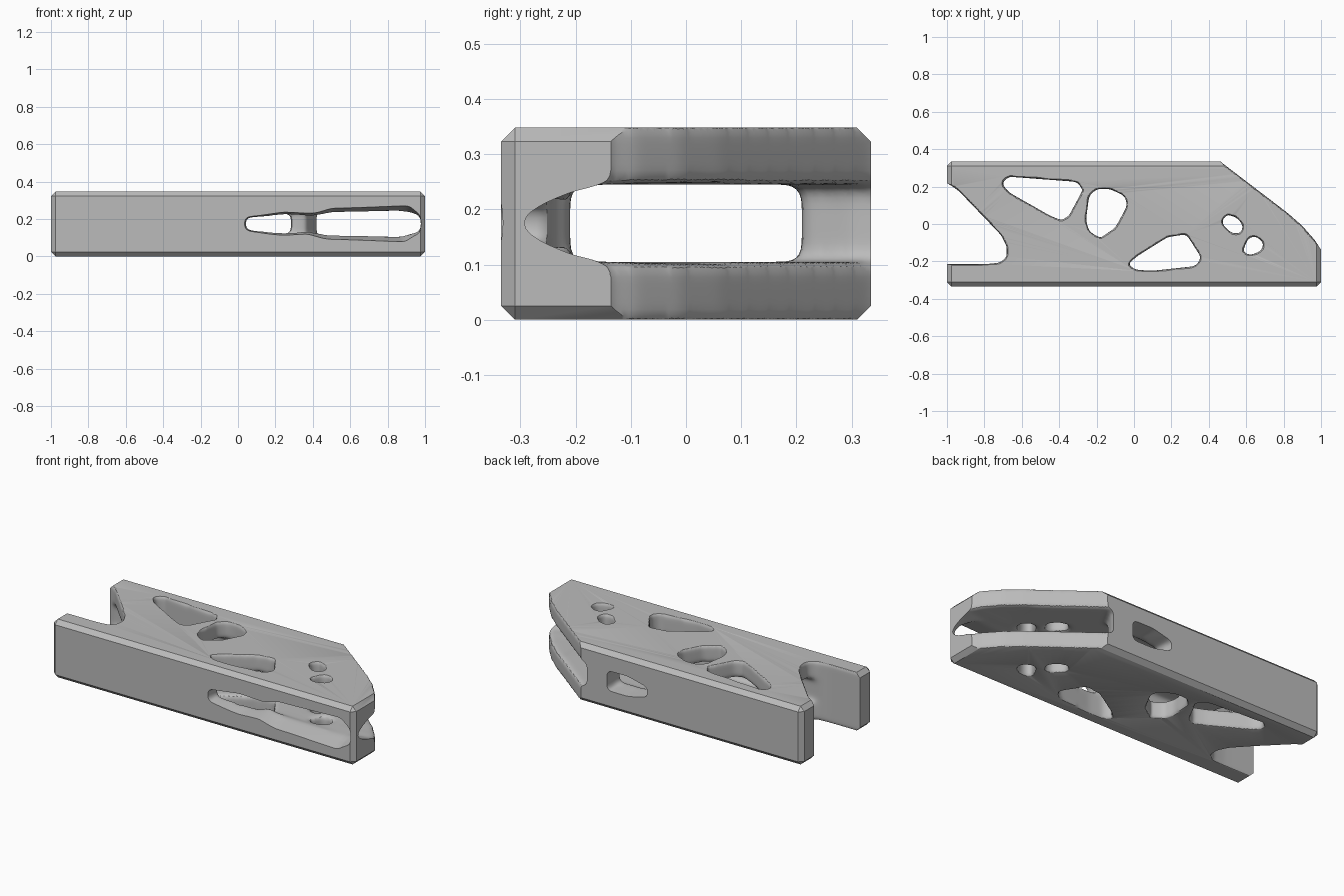
import bpy
import bmesh
from mathutils import Vector

if "Cube" in bpy.data.objects:
    bpy.data.objects.remove(bpy.data.objects["Cube"], do_unlink=True)

grey = bpy.data.materials.new("light_grey")
grey.use_nodes = True
grey.diffuse_color = (0.5, 0.5, 0.5, 1)
grey.node_tree.nodes["Principled BSDF"].inputs["Base Color"].default_value = grey.diffuse_color


def make_object(name, bm):
    bmesh.ops.recalc_face_normals(bm, faces=bm.faces)
    mesh = bpy.data.meshes.new(name)
    bm.to_mesh(mesh)
    bm.free()
    mesh.materials.append(grey)
    obj = bpy.data.objects.new(name, mesh)
    bpy.context.collection.objects.link(obj)
    return obj


def prism(name, points, axis, start, end, flare=(1, 1)):
    """Loft a 2D outline along an axis; the end outline is scaled by flare."""
    bm = bmesh.new()
    mid = [(min(p[i] for p in points) + max(p[i] for p in points)) / 2 for i in (0, 1)]

    def ring(depth, scale):
        verts = []
        for p in points:
            co = [mid[i] + (p[i] - mid[i]) * scale[i] for i in (0, 1)]
            co.insert("xyz".index(axis), depth)
            verts.append(bm.verts.new(co))
        return verts

    a, b = ring(start, (1, 1)), ring(end, flare)
    bm.faces.new(a)
    bm.faces.new(b)
    for i in range(len(a)):
        j = (i + 1) % len(a)
        bm.faces.new((a[i], a[j], b[j], b[i]))
    return make_object(name, bm)


def apply(obj, kind, **settings):
    mod = obj.modifiers.new(kind.lower(), kind)
    for key, value in settings.items():
        setattr(mod, key, value)
    bpy.ops.object.select_all(action="DESELECT")
    bpy.context.view_layer.objects.active = obj
    obj.select_set(True)
    bpy.ops.object.modifier_apply(modifier=mod.name)


def combine(obj, tool, operation):
    tool.hide_render = True
    apply(obj, "BOOLEAN", object=tool, operation=operation, solver="EXACT")
    bpy.data.objects.remove(tool, do_unlink=True)


# Plan outline, reaching past the sides that are trimmed flat later
frame = prism("beam_frame", [
    (-1.1, .4), (-1.1, .24), (-1, .22), (-.94, .18), (-.71, -.06), (-.68, -.12),
    (-.68, -.18), (-.72, -.208), (-.8, -.215), (-1.1, -.215), (-1.1, -.4), (1.1, -.4),
    (1.1, -.19), (1, -.14), (.97, -.09), (.9, -.01), (.82, .06), (.46, .335), (.4, .4),
], "z", -.005, .355)

# Hollow between the two plates, open at the notch and the slanted end
cavity = prism("cavity", [
    (-1.3, -.21), (.85, -.21), (1.3, -.1), (1.3, .5), (.47, .5), (.41, .3),
    (.36, .21), (-1.3, .21),
], "z", .105, .245)
combine(frame, cavity, "DIFFERENCE")

# Wedge that narrows the open end towards the front corner
wedge = prism("end_wedge", [
    (-.31, .175), (-.26, .21), (-.2, .235), (-.1, .247), (.2, .25), (.2, .1),
    (-.1, .103), (-.2, .115), (-.26, .14),
], "x", .75, 1.3)
combine(frame, wedge, "DIFFERENCE")

# Openings that pass through both plates
plate_holes = [
    [(-.71, .22), (-.67, .253), (-.3, .225), (-.275, .18), (-.35, .04), (-.39, .02),
     (-.45, .045), (-.67, .17)],
    [(-.24, .15), (-.2, .188), (-.13, .188), (-.05, .15), (-.035, .1), (-.1, -.02),
     (-.18, -.075), (-.24, -.04), (-.257, .02)],
    [(-.035, -.215), (.02, -.17), (.18, -.07), (.28, -.055), (.36, -.18), (.33, -.225),
     (.1, -.25), (.01, -.245)],
    [(.465, .02), (.5, .05), (.55, .035), (.585, -.01), (.57, -.052), (.52, -.048), (.48, -.01)],
    [(.58, -.15), (.61, -.075), (.65, -.065), (.697, -.1), (.68, -.145), (.62, -.168)],
]
for points in plate_holes:
    combine(frame, prism("plate_hole", points, "z", -.1, .45), "DIFFERENCE")

# Flared slot in the front wall and window in the back wall
slot = prism("front_slot", [
    (.05, .2), (.05, .15), (.25, .132), (.38, .137), (.48, .118), (.88, .108), (.96, .14),
    (.965, .175), (.96, .21), (.9, .242), (.5, .232), (.4, .213), (.25, .218),
], "y", -.2, -.41, (1.05, 1.7))
combine(frame, slot, "DIFFERENCE")
window = prism("back_window", [
    (.03, .2), (.03, .15), (.15, .125), (.28, .125), (.28, .225), (.15, .225),
], "y", .19, .41, (1.1, 1.3))
combine(frame, window, "DIFFERENCE")

# Melt the cuts into organic forms
apply(frame, "REMESH", mode="VOXEL", voxel_size=.012)
apply(frame, "SMOOTH", factor=.5, iterations=12)

# Trim to a crisp chamfered block
bm = bmesh.new()
bmesh.ops.create_cube(bm, size=1)
for v in bm.verts:
    v.co = v.co * Vector((2, .67, .348)) + Vector((0, 0, .174))
bmesh.ops.bevel(bm, geom=bm.edges[:], offset=.025, segments=1, affect="EDGES")
combine(frame, make_object("chamfered_block", bm), "INTERSECT")

bpy.ops.object.shade_smooth_by_angle(angle=.5)
